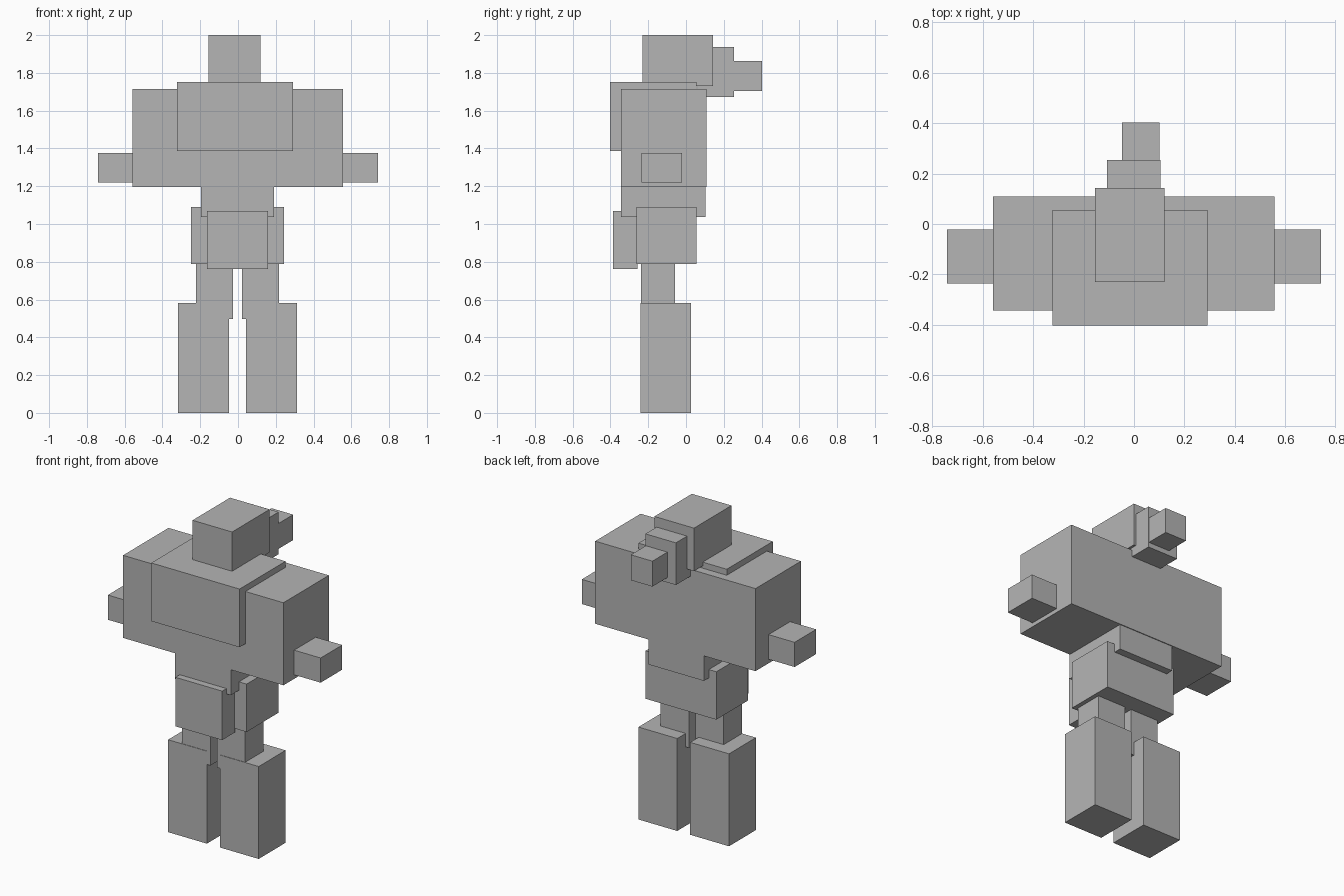
import bpy
import bmesh

cube = bpy.data.objects.get("Cube")
if cube:
    bpy.data.objects.remove(cube, do_unlink=True)

# One plain grey for the whole figure
GREY = (0.46, 0.46, 0.46, 1)
grey = bpy.data.materials.new("plain_grey")
grey.use_nodes = True
grey.diffuse_color = GREY
grey.node_tree.nodes["Principled BSDF"].inputs["Base Color"].default_value = GREY


def box(name, x, y, z):
    """Flat-faced block spanning the given (low, high) range on each axis."""
    spans = (x, y, z)
    mesh = bpy.data.meshes.new(name)
    bm = bmesh.new()
    bmesh.ops.create_cube(bm, size=1)
    bmesh.ops.scale(bm, vec=[hi - lo for lo, hi in spans], verts=bm.verts)
    bm.to_mesh(mesh)
    bm.free()
    mesh.materials.append(grey)
    obj = bpy.data.objects.new(name, mesh)
    obj.location = [(lo + hi) / 2 for lo, hi in spans]
    bpy.context.collection.objects.link(obj)
    return obj


def pair(name, x, y, z, centre=0.0):
    """Left and right blocks mirrored about the plane x = centre."""
    inner, outer = x
    box("left_" + name, (centre + inner, centre + outer), y, z)
    box("right_" + name, (centre - outer, centre - inner), y, z)


# Head, with two stepped blocks behind it
box("head", (-0.155, 0.12), (-0.23, 0.142), (1.73, 2.0))
box("head_back_block", (-0.107, 0.105), (0.06, 0.253), (1.672, 1.937))
box("head_back_tip", (-0.048, 0.102), (0.24, 0.402), (1.703, 1.863))

# Trunk
box("chest_block", (-0.322, 0.292), (-0.402, 0.055), (1.387, 1.753))
box("torso", (-0.559, 0.556), (-0.343, 0.108), (1.196, 1.715))
box("waist", (-0.197, 0.19), (-0.343, 0.103), (1.036, 1.21))
box("hips", (-0.249, 0.243), (-0.262, 0.055), (0.788, 1.089))
box("hip_front_block", (-0.165, 0.16), (-0.386, -0.257), (0.762, 1.07))

# Arms
pair("arm", (0.54, 0.74), (-0.236, -0.022), (1.221, 1.376))

# Legs
pair("upper_leg", (0.023, 0.219), (-0.237, -0.057), (0.496, 0.82), centre=-0.003)
pair("lower_leg", (0.045, 0.315), (-0.24, 0.027), (0.0, 0.581), centre=-0.003)
